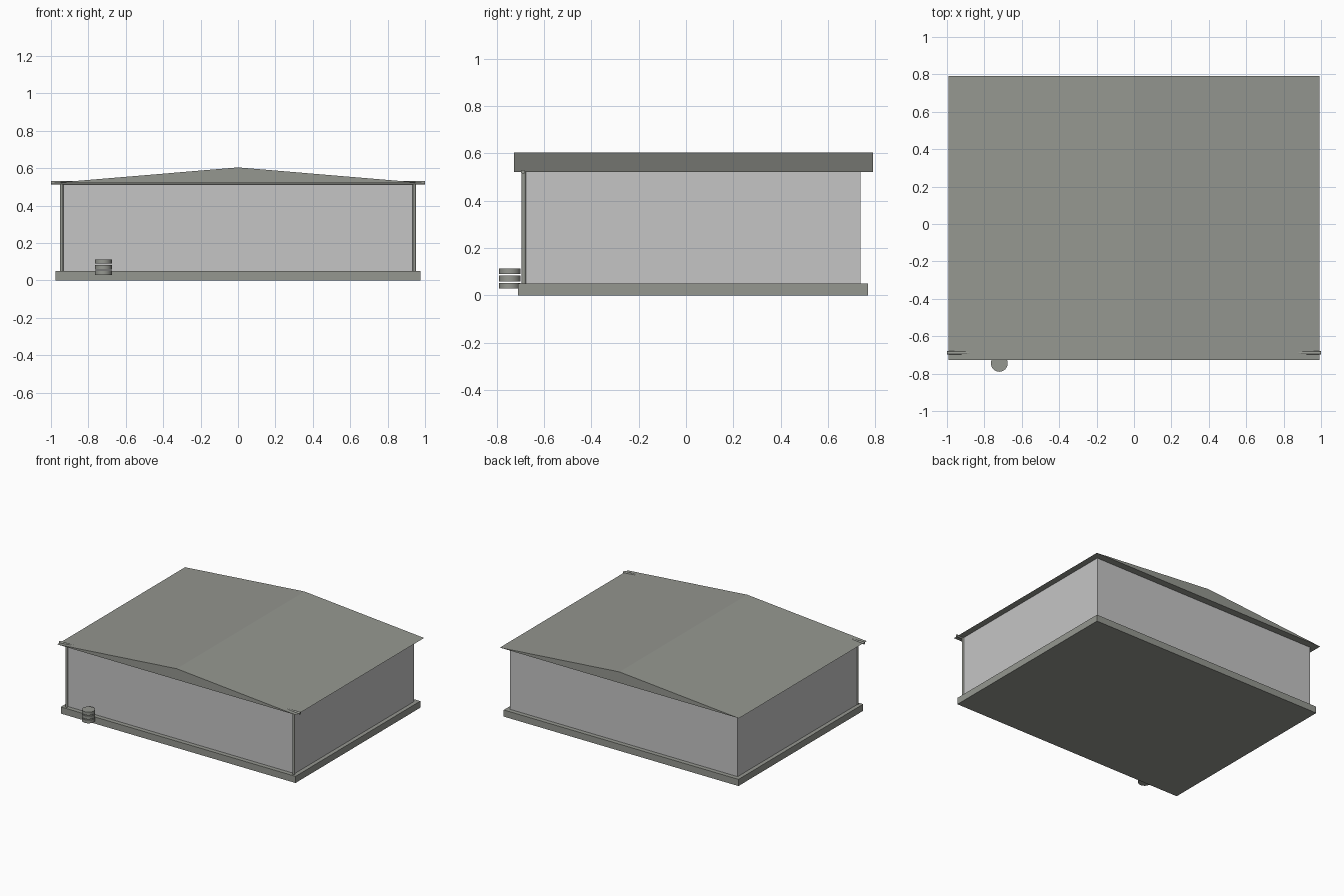
import bpy, bmesh, math
from mathutils import Vector

if "Cube" in bpy.data.objects:
    bpy.data.objects.remove(bpy.data.objects["Cube"])


def material(name, rgb):
    m = bpy.data.materials.new(name)
    m.diffuse_color = (*rgb, 1)
    m.use_nodes = True
    m.node_tree.nodes["Principled BSDF"].inputs["Base Color"].default_value = m.diffuse_color
    return m


WALL = material("pale grey wall", (0.56, 0.56, 0.56))
STONE = material("warm grey roof and base", (0.30, 0.31, 0.28))


def finish(name, mesh, mat):
    mesh.materials.append(mat)
    ob = bpy.data.objects.new(name, mesh)
    bpy.context.collection.objects.link(ob)
    return ob


def prism(name, profile, y0, y1, mat):
    """Extrude an x-z profile from y0 to y1."""
    bm = bmesh.new()
    face = bm.faces.new([bm.verts.new((x, y0, z)) for x, z in profile])
    ext = bmesh.ops.extrude_face_region(bm, geom=[face])
    verts = [g for g in ext["geom"] if isinstance(g, bmesh.types.BMVert)]
    bmesh.ops.translate(bm, verts=verts, vec=(0, y1 - y0, 0))
    bmesh.ops.recalc_face_normals(bm, faces=bm.faces)
    mesh = bpy.data.meshes.new(name)
    bm.to_mesh(mesh)
    bm.free()
    return finish(name, mesh, mat)


def slab(name, half_x, y0, y1, z0, z1, mat):
    return prism(name, [(-half_x, z0), (half_x, z0), (half_x, z1), (-half_x, z1)], y0, y1, mat)


def rod(name, a, b, radius, sides, mat):
    """Cylinder between two points."""
    a, b = Vector(a), Vector(b)
    bm = bmesh.new()
    bmesh.ops.create_cone(bm, cap_ends=True, segments=sides, radius1=radius,
                          radius2=radius, depth=(b - a).length)
    rot = (b - a).to_track_quat("Z", "Y").to_matrix()
    bmesh.ops.rotate(bm, verts=bm.verts, matrix=rot)
    bmesh.ops.translate(bm, verts=bm.verts, vec=(a + b) / 2)
    mesh = bpy.data.meshes.new(name)
    bm.to_mesh(mesh)
    bm.free()
    ob = finish(name, mesh, mat)
    for p in mesh.polygons:
        p.use_smooth = len(p.vertices) == 4
    mesh.set_sharp_from_angle(angle=math.radians(40))
    return ob


# Building
slab("base", 0.975, -0.71, 0.77, 0, 0.05, STONE)
slab("walls", 0.945, -0.677, 0.737, 0.05, 0.522, WALL)
prism("roof", [(-0.993, 0.521), (0.993, 0.521), (0, 0.604)], -0.727, 0.79, STONE)

# Gutter under the front eave with a downpipe at each corner
rod("gutter", (-1, -0.689, 0.522), (1, -0.689, 0.522), 0.009, 16, STONE)
for side, label in ((-1, "left"), (1, "right")):
    rod(label + "_downpipe", (side * 0.943, -0.686, 0.05), (side * 0.943, -0.686, 0.522),
        0.009, 16, STONE)

# Stack of three discs by the front wall
for i in range(3):
    z = 0.029 + i * 0.03
    rod(f"stack_disc_{i + 1}", (-0.72, -0.745, z), (-0.72, -0.745, z + 0.024), 0.045, 32, STONE)
